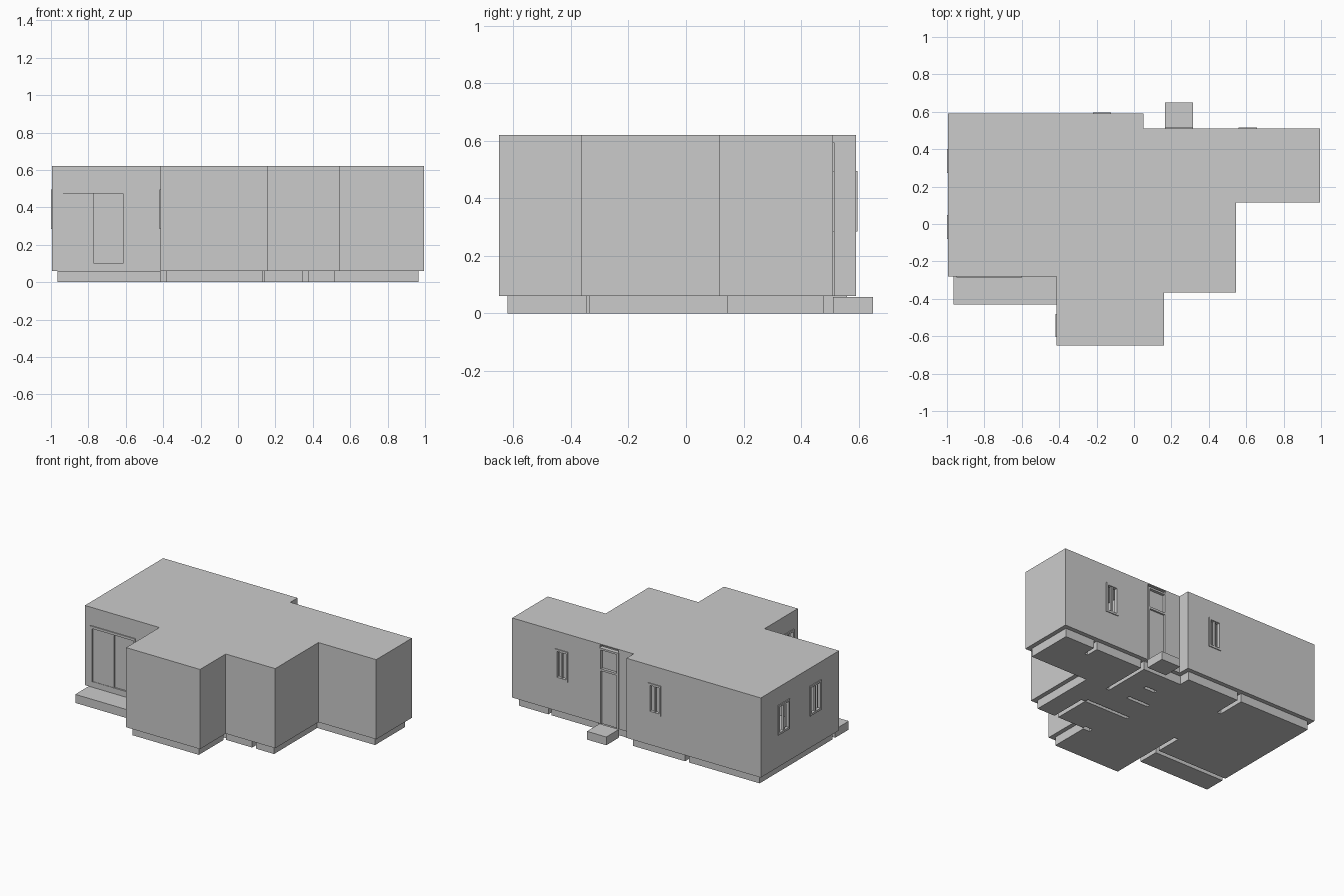
import bpy, bmesh

if "Cube" in bpy.data.objects:
    bpy.data.objects.remove(bpy.data.objects["Cube"])

T = 0.03               # wall thickness
FLOOR, TOP = 0.06, 0.62
CEIL = TOP - 0.006

OUTLINE = [(-0.995, 0.59), (0.05, 0.59), (0.05, 0.51), (0.995, 0.51),
           (0.995, 0.115), (0.545, 0.115), (0.545, -0.365), (0.16, -0.365),
           (0.16, -0.65), (-0.415, -0.65), (-0.415, -0.28), (-0.995, -0.28)]


def inset(pts, t):
    """Move every edge of a clockwise right-angled outline inward by t."""
    out = []
    for i, (x, y) in enumerate(pts):
        for (ax, ay), (bx, by) in ((pts[i - 1], pts[i]),
                                   (pts[i], pts[(i + 1) % len(pts)])):
            dx, dy = bx - ax, by - ay
            d = abs(dx) + abs(dy)
            x, y = x + t * dy / d, y - t * dx / d
        out.append((x, y))
    return out


def add_prism(bm, pts, z0, z1):
    face = bm.faces.new([bm.verts.new((x, y, z0)) for x, y in pts])
    ext = bmesh.ops.extrude_face_region(bm, geom=[face], use_keep_orig=True)
    verts = [v for v in ext["geom"] if isinstance(v, bmesh.types.BMVert)]
    bmesh.ops.translate(bm, verts=verts, vec=(0, 0, z1 - z0))


def prism(name, pts, z0, z1):
    return solids(name, [(pts, z0, z1)])


def solids(name, parts):
    bm = bmesh.new()
    for pts, z0, z1 in parts:
        add_prism(bm, pts, z0, z1)
    bmesh.ops.recalc_face_normals(bm, faces=bm.faces)
    mesh = bpy.data.meshes.new(name)
    bm.to_mesh(mesh)
    bm.free()
    obj = bpy.data.objects.new(name, mesh)
    bpy.context.collection.objects.link(obj)
    return obj


def box(x0, x1, y0, y1, z0, z1):
    return ([(x0, y0), (x0, y1), (x1, y1), (x1, y0)], z0, z1)


def cut(obj, cutter):
    mod = obj.modifiers.new("cut", "BOOLEAN")
    mod.operation, mod.solver, mod.object = "DIFFERENCE", "EXACT", cutter
    bpy.context.view_layer.objects.active = obj
    bpy.ops.object.modifier_apply(modifier=mod.name)
    bpy.data.objects.remove(cutter)


def oriented(axis, a0, a1, d0, d1, z0, z1):
    """Box running along x or y, with d as the depth through the wall."""
    return box(a0, a1, d0, d1, z0, z1) if axis == "x" else box(d0, d1, a0, a1, z0, z1)


# Outer shell: walls and flat roof, open underneath
INNER = inset(OUTLINE, T)
shell = prism("walls_and_roof", OUTLINE, FLOOR, TOP)
cut(shell, prism("room_cutter", INNER, FLOOR - 0.1, CEIL))

# Openings: name, direction, start, end, wall face, outward sign, bottom, top
WINDOWS = [("left_window_rear", "y", 0.272, 0.40, -0.995, -1, 0.285, 0.495),
           ("left_window_front", "y", -0.08, 0.048, -0.995, -1, 0.285, 0.495),
           ("porch_window", "y", -0.605, -0.48, -0.415, -1, 0.285, 0.495),
           ("back_window_left", "x", -0.22, -0.122, 0.59, 1, 0.285, 0.495),
           ("back_window_right", "x", 0.56, 0.658, 0.51, 1, 0.285, 0.495)]
holes = [oriented(ax, a + 0.004, b - 0.004, f - 0.05, f + 0.05, z0 + 0.004, z1 - 0.004)
         for _, ax, a, b, f, s, z0, z1 in WINDOWS]
holes.append(box(-0.945, -0.6, -0.33, -0.23, 0.10, 0.49))     # sliding door
holes.append(box(0.167, 0.313, 0.46, 0.56, FLOOR - 0.02, CEIL))  # back door
cut(shell, solids("opening_cutter", holes))

# Window frames with a central mullion and one sash
for name, ax, a, b, f, s, z0, z1 in WINDOWS:
    d0, d1 = sorted((f + s * 0.006, f - s * 0.018))
    m, w = (a + b) / 2, 0.014
    solids(name, [oriented(ax, a, a + w, d0, d1, z0, z1),
                  oriented(ax, b - w, b, d0, d1, z0, z1),
                  oriented(ax, a + w, b - w, d0, d1, z0, z0 + w),
                  oriented(ax, a + w, b - w, d0, d1, z1 - w, z1),
                  oriented(ax, m - 0.005, m + 0.005, d0 + 0.004, d1 - 0.004,
                           z0 + w, z1 - w)])

# Sliding porch door
solids("sliding_door_frame", [box(-0.95, -0.935, -0.285, -0.255, 0.10, 0.475),
                              box(-0.615, -0.6, -0.285, -0.255, 0.10, 0.475),
                              box(-0.95, -0.6, -0.287, -0.255, 0.475, 0.492)])
solids("sliding_door_leaves", [box(-0.935, -0.77, -0.277, -0.268, 0.10, 0.475),
                               box(-0.77, -0.615, -0.268, -0.259, 0.10, 0.475)])

# Back entrance with door leaf, frame and transom
solids("back_door_frame", [box(0.165, 0.178, 0.485, 0.516, FLOOR, 0.595),
                           box(0.302, 0.315, 0.485, 0.516, FLOOR, 0.595),
                           box(0.178, 0.302, 0.485, 0.516, 0.435, 0.45),
                           box(0.178, 0.302, 0.485, 0.516, 0.582, 0.595)])
solids("back_door_leaf", [box(0.178, 0.302, 0.492, 0.504, FLOOR, 0.435)])
solids("transom_panel", [box(0.178, 0.302, 0.488, 0.496, 0.45, 0.582)])

# Interior partitions: x0, x1, y0, y1
PARTITIONS = [(-0.415, -0.385, -0.32, -0.06), (-0.415, -0.385, 0.36, 0.57),
              (0.32, 0.345, 0.135, 0.49), (0.345, 0.375, -0.345, -0.07),
              (0.0, 0.345, -0.07, -0.045), (0.0, 0.17, 0.13, 0.155),
              (0.08, 0.14, -0.345, -0.315), (0.71, 0.735, 0.39, 0.49),
              (0.08, 0.17, 0.295, 0.32)]

# Floor slab, slotted beneath each partition
slab = prism("floor_slab", INNER, 0, FLOOR)
for p in PARTITIONS:
    cut(slab, solids("slot_cutter", [box(*p, -0.05, FLOOR + 0.05)]))
    solids("partition_wall", [box(*p, FLOOR, CEIL)])

# Porch deck and back step
solids("porch_deck", [box(-0.965, -0.415, -0.43, -0.28, 0, FLOOR)])
solids("back_step", [box(0.165, 0.315, 0.51, 0.65, 0, 0.058)])
